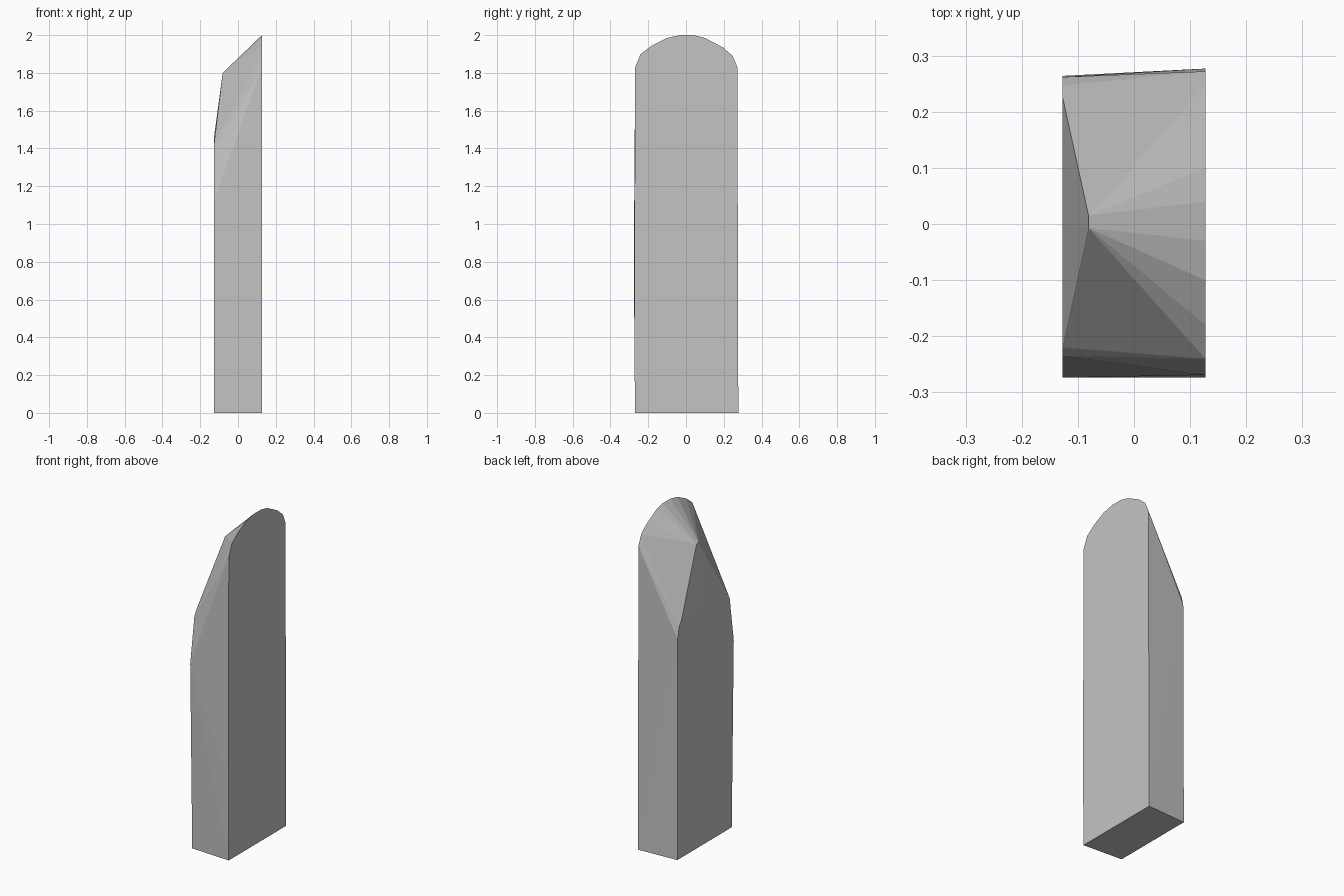
import bpy
import bmesh

# Remove the default cube
cube = bpy.data.objects.get("Cube")
if cube:
    bpy.data.objects.remove(cube)

# Plain grey stone
stone = bpy.data.materials.new("grey_stone")
stone.use_nodes = True
grey = (0.55, 0.55, 0.55, 1.0)
stone.diffuse_color = grey
stone.node_tree.nodes["Principled BSDF"].inputs["Base Color"].default_value = grey

HALF = 0.127

# Tall arched face (y, z)
tall_face = [(-0.27, 0), (-0.274, 0.5), (-0.269, 1.83), (-0.24, 1.9),
             (-0.18, 1.945), (-0.1, 1.985), (-0.03, 2), (0.04, 2),
             (0.1, 1.985), (0.195, 1.935), (0.247, 1.89), (0.272, 1.83),
             (0.277, 0)]

# Low shouldered face (y, z)
low_face = [(-0.255, 0), (-0.274, 1.12), (-0.235, 1.39), (-0.22, 1.42),
            (0, 1.46), (0.225, 1.43), (0.247, 1.4), (0.262, 1.33),
            (0.264, 0)]

# Short chiselled ridge where the slopes meet
ridge = [(-0.007, 1.8), (0.015, 1.8)]

# Wrap the faceted block around the profiles
bm = bmesh.new()
for x, profile in ((HALF, tall_face), (-HALF, low_face), (-0.081, ridge)):
    for y, z in profile:
        bm.verts.new((x, y, z))
hull = bmesh.ops.convex_hull(bm, input=bm.verts)
loose = [v for v in bm.verts if not v.link_faces]
bmesh.ops.delete(bm, geom=loose, context="VERTS")
bmesh.ops.dissolve_limit(bm, angle_limit=0.002, verts=bm.verts, edges=bm.edges)
bmesh.ops.recalc_face_normals(bm, faces=bm.faces)

mesh = bpy.data.meshes.new("standing_stone")
bm.to_mesh(mesh)
bm.free()
mesh.materials.append(stone)
block = bpy.data.objects.new("standing_stone", mesh)
bpy.context.collection.objects.link(block)
